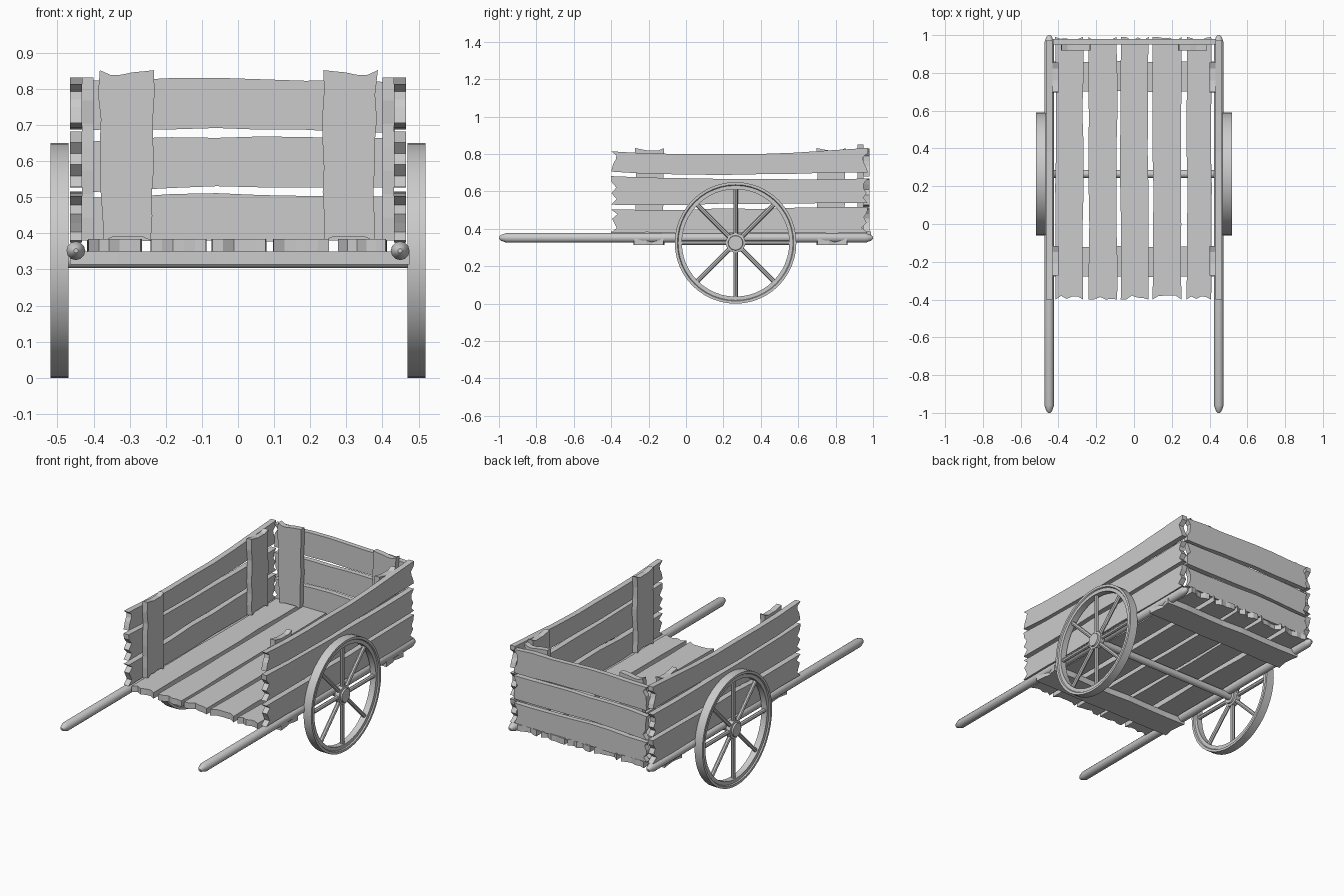
import bpy, bmesh, math, random
from mathutils import Vector

cube = bpy.data.objects.get("Cube")
if cube:
    bpy.data.objects.remove(cube, do_unlink=True)

wood = bpy.data.materials.new("grey_wood")
wood.use_nodes = True
GREY = (0.6, 0.6, 0.6, 1)
wood.diffuse_color = GREY
wood.node_tree.nodes["Principled BSDF"].inputs["Base Color"].default_value = GREY


def finish(name, bm, smooth=False):
    bmesh.ops.recalc_face_normals(bm, faces=bm.faces)
    mesh = bpy.data.meshes.new(name)
    bm.to_mesh(mesh)
    bm.free()
    mesh.materials.append(wood)
    ob = bpy.data.objects.new(name, mesh)
    bpy.context.collection.objects.link(ob)
    if smooth:
        bpy.ops.object.select_all(action='DESELECT')
        ob.select_set(True)
        bpy.context.view_layer.objects.active = ob
        bpy.ops.object.shade_smooth_by_angle(angle=math.radians(35))
    return ob


def bend(edge, t):
    """Curve through the start, middle and end offsets of a plank edge."""
    a, m, b = edge
    return a * (1 - t) * (1 - 2 * t) + 4 * m * t * (1 - t) + b * t * (2 * t - 1)


def plank(name, axes, span, low, high, thick, seed, jag=0.025, wob=0.004):
    """Rough board; axes gives the directions of length, width and thickness."""
    rng = random.Random(seed)
    a, b = span
    n = 7
    ts = [i / n for i in range(n + 1)]
    lower = [(a + (b - a) * t, bend(low, t) + rng.uniform(-wob, wob)) for t in ts]
    upper = [(a + (b - a) * t, bend(high, t) + rng.uniform(-wob, wob)) for t in ts]

    # broken board ends
    def broken(p, q, inward):
        return [(p[0] + inward * rng.uniform(0, jag), p[1] + (q[1] - p[1]) * k)
                for k in (0.2, 0.4, 0.6, 0.8)]

    outline = (lower + broken(lower[-1], upper[-1], -1) + upper[::-1]
               + broken(upper[0], lower[0], 1))
    bm = bmesh.new()

    def point(u, v, w):
        p = Vector()
        for axis, value in zip(axes, (u, v, w)):
            p["xyz".index(axis)] = value
        return bm.verts.new(p)

    near = [point(u, v, thick[0]) for u, v in outline]
    far = [point(u, v, thick[1]) for u, v in outline]
    bm.faces.new(near)
    bm.faces.new(far[::-1])
    for i in range(len(near)):
        bm.faces.new((near[i - 1], near[i], far[i], far[i - 1]))
    return finish(name, bm)


def lathe(name, profile, axis, centre, segs, closed=False):
    """Turn (radius, position) points around the x or y axis."""
    bm = bmesh.new()
    rings = []
    for r, p in profile:
        ring = []
        for i in range(segs):
            a = 2 * math.pi * i / segs
            c, s = r * math.cos(a), r * math.sin(a)
            off = (p, c, s) if axis == "x" else (c, p, s)
            ring.append(bm.verts.new(Vector(centre) + Vector(off)))
        rings.append(ring)
    pairs = list(zip(rings, rings[1:]))
    if closed:
        pairs.append((rings[-1], rings[0]))
    else:
        bm.faces.new(rings[0])
        bm.faces.new(rings[-1])
    for p, q in pairs:
        for i in range(segs):
            bm.faces.new((p[i - 1], p[i], q[i], q[i - 1]))
    return finish(name, bm, True)


def flat(v):
    return (v, v, v)


# floor boards
for i, (x0, x1) in enumerate([(-0.415, -0.27), (-0.24, -0.09), (-0.07, 0.075),
                              (0.1, 0.25), (0.28, 0.41)]):
    plank(f"floor_board_{i + 1}", "yxz", (-0.4, 0.99), flat(x0), flat(x1),
          (0.35, 0.385), 10 + i)

# cross beams under the floor
for name, y in (("front", -0.2), ("back", 0.78)):
    plank(f"{name}_cross_beam", "xyz", (-0.465, 0.475), flat(y - 0.08),
          flat(y + 0.08), (0.314, 0.35), 20, jag=0.015)

# side and back boards: lower edge, upper edge
side_rows = [((0.38, 0.378, 0.38), (0.5, 0.508, 0.517)),
             ((0.53, 0.532, 0.54), (0.68, 0.665, 0.672)),
             ((0.705, 0.69, 0.705), (0.815, 0.802, 0.832))]
back_rows = [((0.385, 0.38, 0.385), (0.495, 0.508, 0.5)),
             ((0.517, 0.53, 0.525), (0.655, 0.668, 0.66)),
             ((0.69, 0.688, 0.68), (0.82, 0.828, 0.82))]
for i, (low, high) in enumerate(back_rows):
    plank(f"back_board_{i + 1}", "xzy", (-0.43, 0.435), low, high,
          (0.95, 0.98), 30 + i)

for s, side in ((1, "left"), (-1, "right")):
    for i, (low, high) in enumerate(side_rows):
        plank(f"{side}_side_board_{i + 1}", "yzx", (-0.4, 0.972), low, high,
              (s * 0.432, s * 0.465), 40 + i, jag=0.035)
    # upright battens holding the boards
    for name, y in (("front", -0.195), ("back", 0.775)):
        plank(f"{side}_{name}_batten", "zyx", (0.38, 0.832), flat(y - 0.075),
              flat(y + 0.075), (s * 0.4, s * 0.432), 50, jag=0.02)
    inner = (s * 0.24, s * 0.235, s * 0.235)
    outer = (s * 0.375, s * 0.38, s * 0.385)
    plank(f"{side}_tailboard_batten", "zxy", (0.38, 0.852), inner, outer,
          (0.918, 0.95), 60, jag=0.02)

    # long shaft with pointed ends
    lathe(f"{side}_shaft", [(0.006, -1), (0.015, -0.99), (0.026, -0.96),
                            (0.026, 0.96), (0.015, 0.99), (0.006, 1)],
          "y", (s * 0.449, 0, 0.352), 12)

    # wheel: rim, hub and spokes
    hub = (s * 0.494, 0.265, 0.325)
    lathe(f"{side}_wheel_rim", [(0.325, -0.025), (0.325, 0.025), (0.311, 0.025),
                                (0.307, 0.018), (0.287, 0.018), (0.287, -0.018),
                                (0.307, -0.018), (0.311, -0.025)],
          "x", hub, 48, closed=True)
    lathe(f"{side}_wheel_hub", [(0.038, -0.025), (0.04, -0.016), (0.052, -0.014),
                                (0.052, 0.014), (0.04, 0.016), (0.038, 0.025)],
          "x", hub, 24)
    bm = bmesh.new()
    for k in range(8):
        a = k * math.pi / 4
        d = Vector((0, math.cos(a), math.sin(a)))
        rot = d.to_track_quat('Z', 'X').to_matrix().to_4x4()
        made = bmesh.ops.create_cone(bm, cap_ends=True, segments=8, radius1=0.012,
                                     radius2=0.012, depth=0.26)
        bmesh.ops.transform(bm, matrix=rot, verts=made["verts"])
        bmesh.ops.translate(bm, vec=Vector(hub) + d * 0.165, verts=made["verts"])
    finish(f"{side}_wheel_spokes", bm, True)

# axle
lathe("axle", [(0.021, -0.49), (0.021, 0.49)], "x", (0, 0.265, 0.325), 16)
